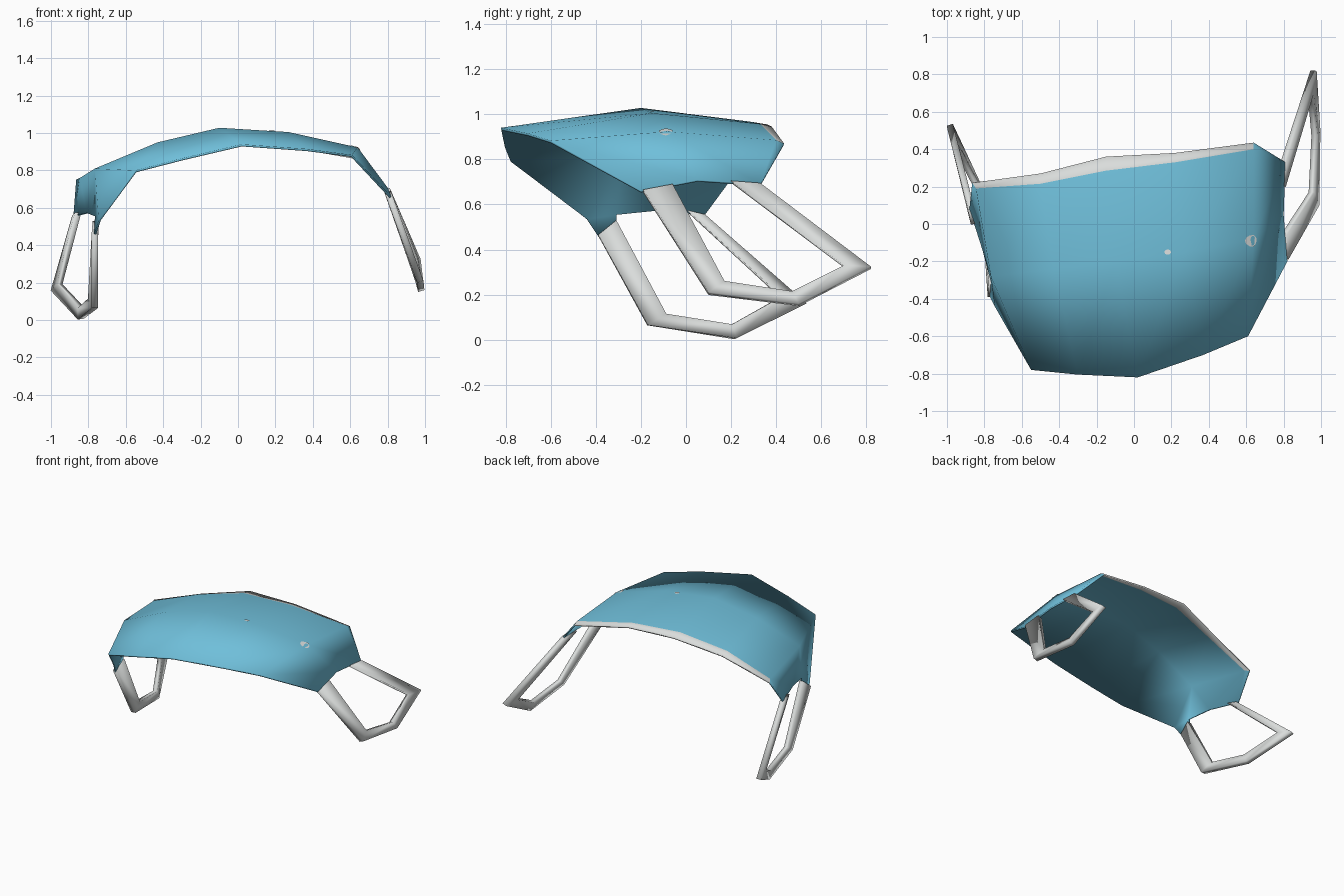
import bpy, math
from math import radians

if "Cube" in bpy.data.objects:
    bpy.data.objects.remove(bpy.data.objects["Cube"])


def material(name, rgb):
    m = bpy.data.materials.new(name)
    m.diffuse_color = (*rgb, 1)
    m.use_nodes = True
    m.node_tree.nodes["Principled BSDF"].inputs["Base Color"].default_value = m.diffuse_color
    return m


BLUE = material("light blue fabric", (0.16, 0.52, 0.70))
GREY = material("pale grey elastic", (0.70, 0.72, 0.71))


def build(name, verts, faces, mats, thickness, offset):
    mesh = bpy.data.meshes.new(name)
    mesh.from_pydata(verts, [], faces)
    for m in mats:
        mesh.materials.append(m)
    ob = bpy.data.objects.new(name, mesh)
    bpy.context.collection.objects.link(ob)
    if thickness:
        mod = ob.modifiers.new("thickness", 'SOLIDIFY')
        mod.thickness, mod.offset = thickness, offset
    bpy.ops.object.select_all(action='DESELECT')
    ob.select_set(True)
    bpy.context.view_layer.objects.active = ob
    bpy.ops.object.shade_smooth_by_angle(angle=radians(75))
    return ob


# Domed fabric panel: four rows running from left to right
front = [(-.55, -.78, .80), (-.30, -.805, .865), (.02, -.82, .94), (.37, -.70, .915), (.61, -.60, .883)]
mid = [(-.765, -.28, .81), (-.43, -.24, .95), (-.10, -.20, 1.028), (.27, -.15, 1.005), (.64, -.08, .923)]
hem = [(-.845, .19, .76), (-.50, .215, .89), (-.15, .285, .967), (.22, .33, .957), (.64, .40, .885)]
back = [(-.865, .22, .75), (-.50, .27, .875), (-.15, .36, .955), (.22, .38, .945), (.64, .435, .87)]
verts = front + mid + hem + back
faces = [(r * 5 + c, r * 5 + c + 1, r * 5 + c + 6, r * 5 + c + 5)
         for r in range(3) for c in range(4)]
# Side flaps that drop to the ear loops
verts += [(.82, -.20, .66), (.80, .05, .708), (.81, .33, .69)]
faces += [(4, 20, 21, 9), (9, 21, 22, 14), (14, 22, 19)]
verts += [(-.745, -.44, .535), (-.77, -.39, .46), (-.765, -.31, .49),
          (-.765, -.31, .555), (-.81, -.14, .573), (-.88, .08, .557)]
faces += [(23, 0, 5), (23, 5, 26), (24, 23, 26, 25), (26, 5, 27),
          (27, 5, 10), (27, 10, 28), (28, 10, 15)]
shell = build("fabric_panel", verts, faces, [BLUE, GREY], .012, -1)
for i in range(8, 12):           # pale hem along the back edge
    shell.data.polygons[i].material_index = 1

# Ear loops: flat bands between an outer and an inner outline
def ear_loop(name, outer, inner):
    n = len(outer)
    build(name, outer + inner,
          [(i, i + 1, n + i + 1, n + i) for i in range(n - 1)], [GREY], .035, 0)


ear_loop("right_ear_loop",
         [(.81, -.19, .66), (.975, .10, .205), (.98, .50, .155), (.96, .82, .32), (.80, .33, .69)],
         [(.80, -.06, .685), (.95, .17, .255), (.965, .47, .21), (.945, .70, .325), (.795, .20, .70)])
ear_loop("left_ear_loop",
         [(-.765, -.39, .465), (-.765, -.17, .065), (-.84, .22, .005), (-.985, .53, .16), (-.87, .08, .557)],
         [(-.76, -.31, .53), (-.785, -.09, .115), (-.84, .20, .067), (-.955, .42, .19), (-.855, .00, .575)])

# Small pale patches lying on the fabric
def patch(name, x, y, z, r, tilt):
    pts = [(x + r * math.cos(a) * math.cos(tilt), y + r * .8 * math.sin(a),
            z - r * math.cos(a) * math.sin(tilt))
           for a in (k * math.tau / 10 for k in range(10))]
    ob = build(name, pts, [tuple(range(10))], [GREY], 0, 0)
    wrap = ob.modifiers.new("lie on fabric", 'SHRINKWRAP')
    wrap.target, wrap.wrap_mode, wrap.offset = shell, 'ABOVE_SURFACE', .004


patch("right_patch", .63, -.09, .93, .04, .5)
patch("centre_patch", .18, -.15, 1.01, .018, .1)
